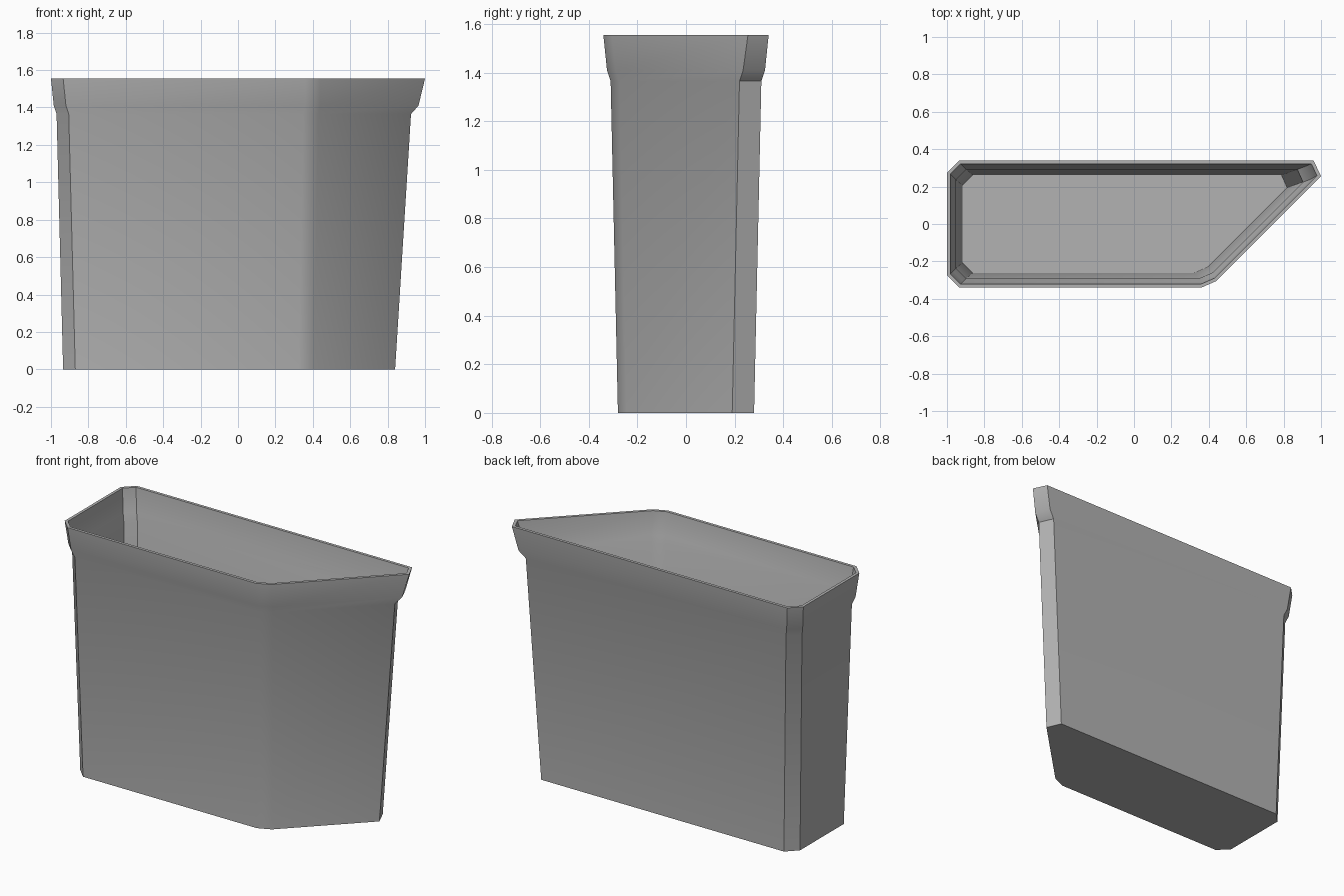
import bpy, bmesh, math
from mathutils import Vector

cube = bpy.data.objects.get("Cube")
if cube:
    bpy.data.objects.remove(cube, do_unlink=True)

WALL = 0.018

# Outer levels: height, half depth, left end, tip x, tip y
LEVELS = [
    (0.0, 0.28, -0.935, 0.84, 0.19),
    (1.365, 0.31, -0.97, 0.925, 0.22),
    (1.41, 0.325, -0.985, 0.965, 0.235),
    (1.555, 0.34, -1.0, 1.0, 0.255),
]


def footprint(depth, left, tip_x, tip_y):
    """Counter-clockwise outline with chamfered left end and slanted right end."""
    cut = 0.065
    bend_y = -depth + 0.035
    bend_x = tip_x - (tip_y - bend_y)
    return [Vector(p) for p in (
        (left, -depth + cut), (left + cut, -depth),
        (bend_x - 0.08, -depth), (bend_x, bend_y),
        (tip_x, tip_y), (tip_x - 0.04, depth),
        (left + cut, depth), (left, depth - cut))]


def inset(points, amount):
    """Move every side of the outline inward by the same amount."""
    result = []
    for i, p in enumerate(points):
        a = (p - points[i - 1]).normalized()
        b = (points[(i + 1) % len(points)] - p).normalized()
        na, nb = Vector((-a.y, a.x)), Vector((-b.y, b.x))
        result.append(p + (na + nb) * amount / (1 + na.dot(nb)))
    return result


# Rings run up the outside, over the rim and down the inside
rings = [(z, footprint(*dims)) for z, *dims in LEVELS]
inner = [(max(z, WALL), inset(outline, WALL)) for z, outline in rings]
rings += reversed(inner)

bm = bmesh.new()
loops = [[bm.verts.new((p.x, p.y, z)) for p in outline] for z, outline in rings]
for low, high in zip(loops, loops[1:]):
    for i in range(len(low)):
        j = (i + 1) % len(low)
        bm.faces.new((low[i], low[j], high[j], high[i]))
bm.faces.new(reversed(loops[0]))   # underside
bm.faces.new(loops[-1])            # inside floor
bmesh.ops.recalc_face_normals(bm, faces=bm.faces)

mesh = bpy.data.meshes.new("bin_body")
bm.to_mesh(mesh)
bm.free()
body = bpy.data.objects.new("bin_body", mesh)
bpy.context.collection.objects.link(body)

# Plain grey plastic
grey = bpy.data.materials.new("grey_plastic")
grey.use_nodes = True
colour = (0.45, 0.45, 0.45, 1)
grey.diffuse_color = colour
grey.node_tree.nodes["Principled BSDF"].inputs["Base Color"].default_value = colour
mesh.materials.append(grey)

# Soft front bend and collar, crisp chamfers
bpy.ops.object.select_all(action='DESELECT')
body.select_set(True)
bpy.context.view_layer.objects.active = body
bpy.ops.object.shade_smooth_by_angle(angle=math.radians(30))
